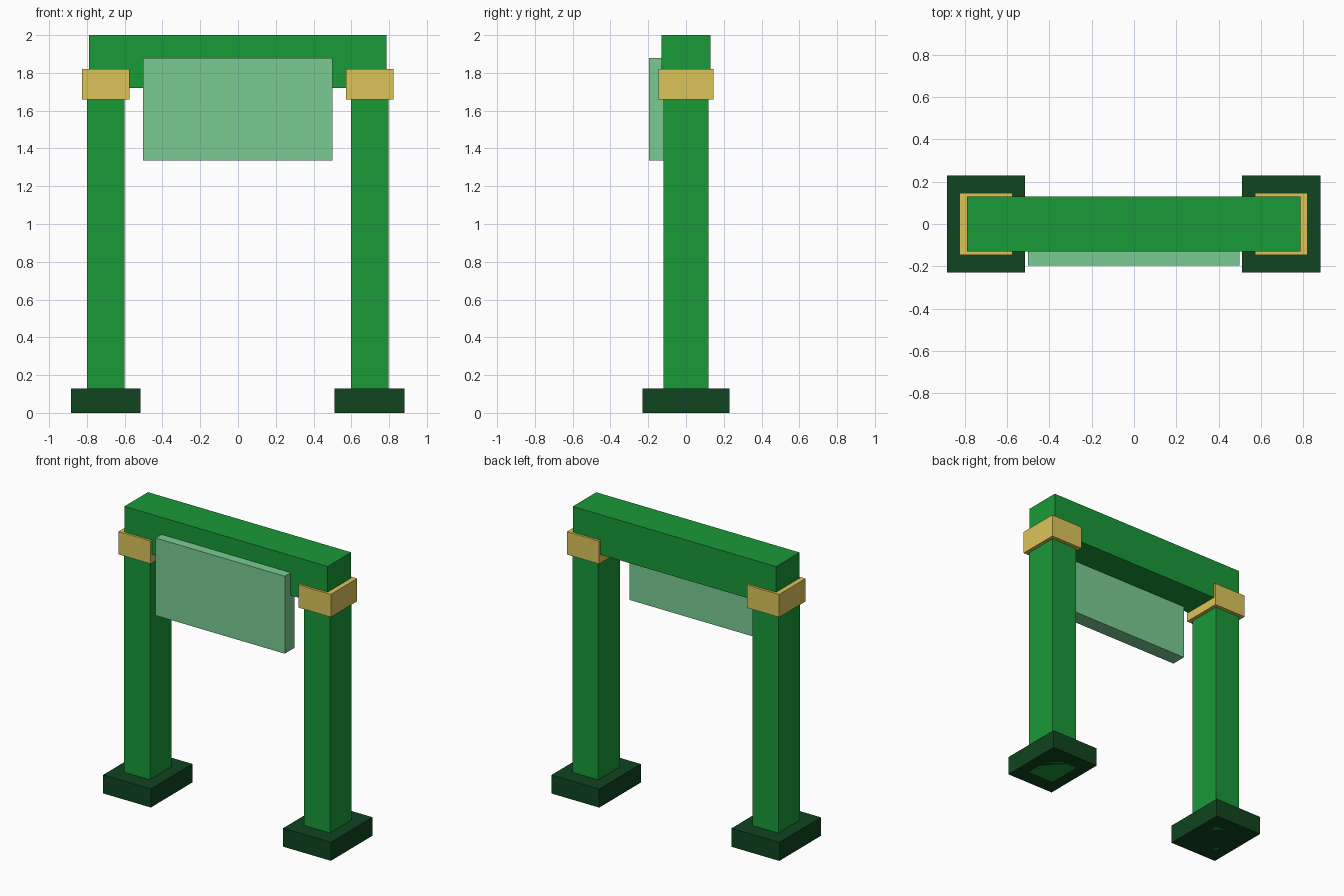
import bpy
import bmesh
from mathutils import Vector

if "Cube" in bpy.data.objects:
    bpy.data.objects.remove(bpy.data.objects["Cube"])


def material(name, rgb):
    mat = bpy.data.materials.new(name)
    mat.diffuse_color = (*rgb, 1.0)
    mat.use_nodes = True
    mat.node_tree.nodes["Principled BSDF"].inputs["Base Color"].default_value = mat.diffuse_color
    return mat


GREEN = material("green", (0.01, 0.32, 0.04))
DARK = material("dark_green", (0.005, 0.058, 0.014))
GOLD = material("gold", (0.72, 0.55, 0.10))
PALE = material("pale_green", (0.195, 0.60, 0.29))


def box(name, lo, hi, mat):
    """Box spanning two opposite corners, with its origin at the centre."""
    lo, hi = Vector(lo), Vector(hi)
    size = hi - lo
    bm = bmesh.new()
    bmesh.ops.create_cube(bm, size=1.0)
    bmesh.ops.scale(bm, vec=size, verts=bm.verts)
    mesh = bpy.data.meshes.new(name)
    bm.to_mesh(mesh)
    bm.free()
    mesh.materials.append(mat)
    obj = bpy.data.objects.new(name, mesh)
    obj.location = (lo + hi) / 2
    bpy.context.collection.objects.link(obj)
    return obj


def column_box(name, x, half_x, half_y, z0, z1, mat):
    return box(name, (x - half_x, -half_y, z0), (x + half_x, half_y, z1), mat)


# Two legs, each with a foot block, a post and a collar
for side, x in (("left", -0.70), ("right", 0.697)):
    column_box(f"{side}_foot", x, 0.185, 0.23, 0.0, 0.13, DARK)
    column_box(f"{side}_post", x, 0.10, 0.12, 0.0, 1.78, GREEN)
    column_box(f"{side}_collar", x, 0.125, 0.146, 1.66, 1.82, GOLD)

# Crossbeam resting on the posts
box("crossbeam", (-0.79, -0.13, 1.72), (0.787, 0.13, 2.0), GREEN)

# Sign board set into the front of the beam
box("sign_board", (-0.502, -0.196, 1.337), (0.50, -0.09, 1.88), PALE)
